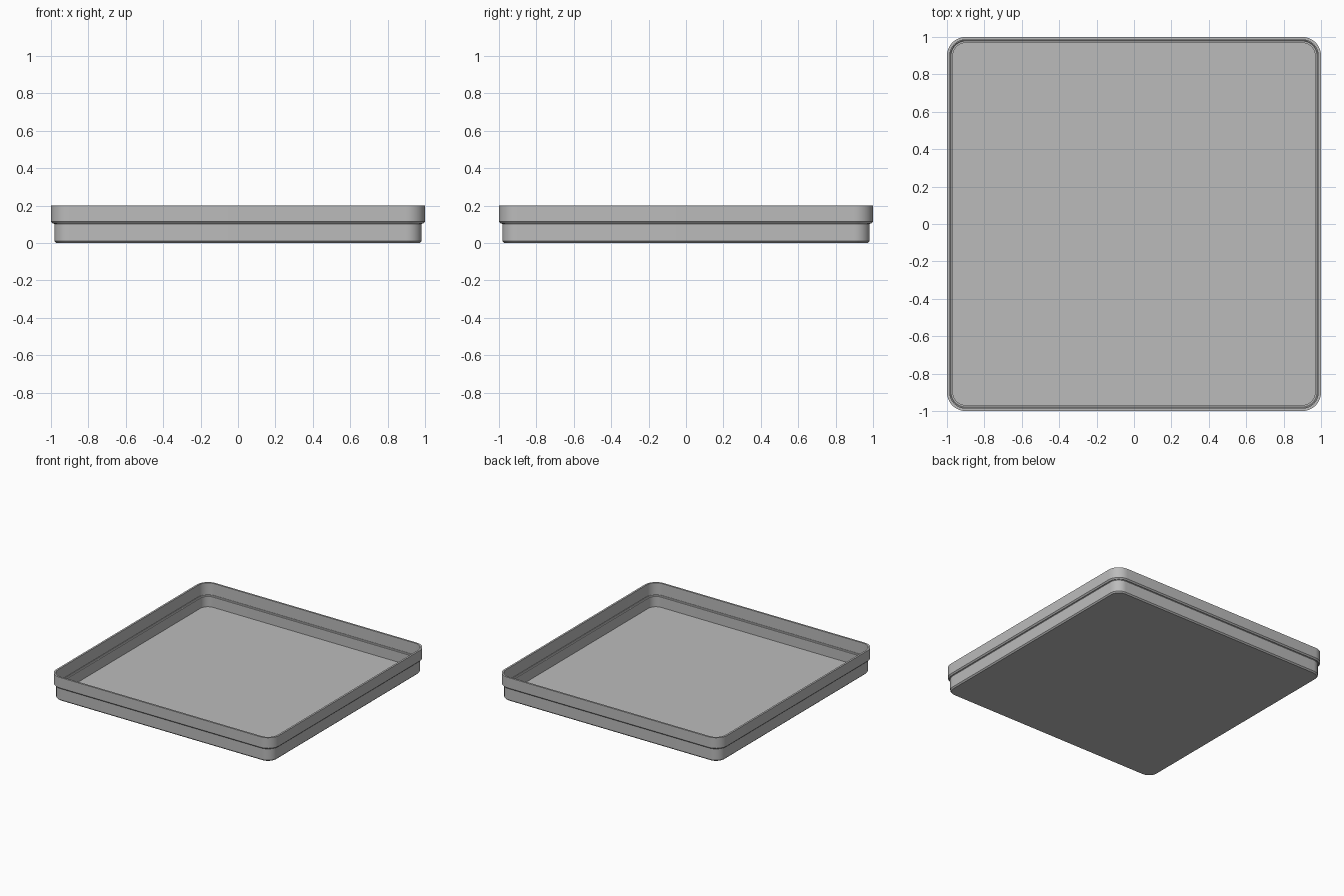
import bpy
import bmesh
import math

cube = bpy.data.objects.get("Cube")
if cube:
    bpy.data.objects.remove(cube, do_unlink=True)

CORNER_RADIUS = 0.1
CORNER_STEPS = 12

# Plain grey material
grey = bpy.data.materials.new("plain_grey")
grey.use_nodes = True
colour = (0.5, 0.5, 0.5, 1.0)
grey.diffuse_color = colour
grey.node_tree.nodes["Principled BSDF"].inputs["Base Color"].default_value = colour


def rounded_ring(bm, half, z):
    """Rounded square of vertices; corners stay concentric at any size."""
    centre = 1.0 - CORNER_RADIUS
    radius = half - centre
    ring = []
    for corner in range(4):
        mid = math.radians(45 + 90 * corner)
        cx = math.copysign(centre, math.cos(mid))
        cy = math.copysign(centre, math.sin(mid))
        for step in range(CORNER_STEPS + 1):
            a = math.radians(90 * (corner + step / CORNER_STEPS))
            ring.append(bm.verts.new((cx + radius * math.cos(a), cy + radius * math.sin(a), z)))
    return ring


# Wall section from the underside, up the outside, over the rim and down inside
profile = [
    (0.972, 0), (0.982, 0.01), (0.982, 0.105), (0.99, 0.105), (1.0, 0.115), (1.0, 0.2),
    (0.985, 0.2), (0.985, 0.105), (0.978, 0.098), (0.968, 0.098), (0.968, 0.015),
]

# Stepped tray
bm = bmesh.new()
rings = [rounded_ring(bm, half, z) for half, z in profile]
for low, high in zip(rings, rings[1:]):
    for i in range(len(low)):
        j = (i + 1) % len(low)
        bm.faces.new((low[i], low[j], high[j], high[i]))
bm.faces.new(rings[0][::-1])  # underside
bm.faces.new(rings[-1])       # tray floor
bmesh.ops.recalc_face_normals(bm, faces=bm.faces)

mesh = bpy.data.meshes.new("stepped_tray")
bm.to_mesh(mesh)
bm.free()
mesh.materials.append(grey)
tray = bpy.data.objects.new("stepped_tray", mesh)
bpy.context.collection.objects.link(tray)

# Smooth corners, crisp steps
bpy.ops.object.select_all(action='DESELECT')
tray.select_set(True)
bpy.context.view_layer.objects.active = tray
bpy.ops.object.shade_smooth_by_angle(angle=math.radians(30))
